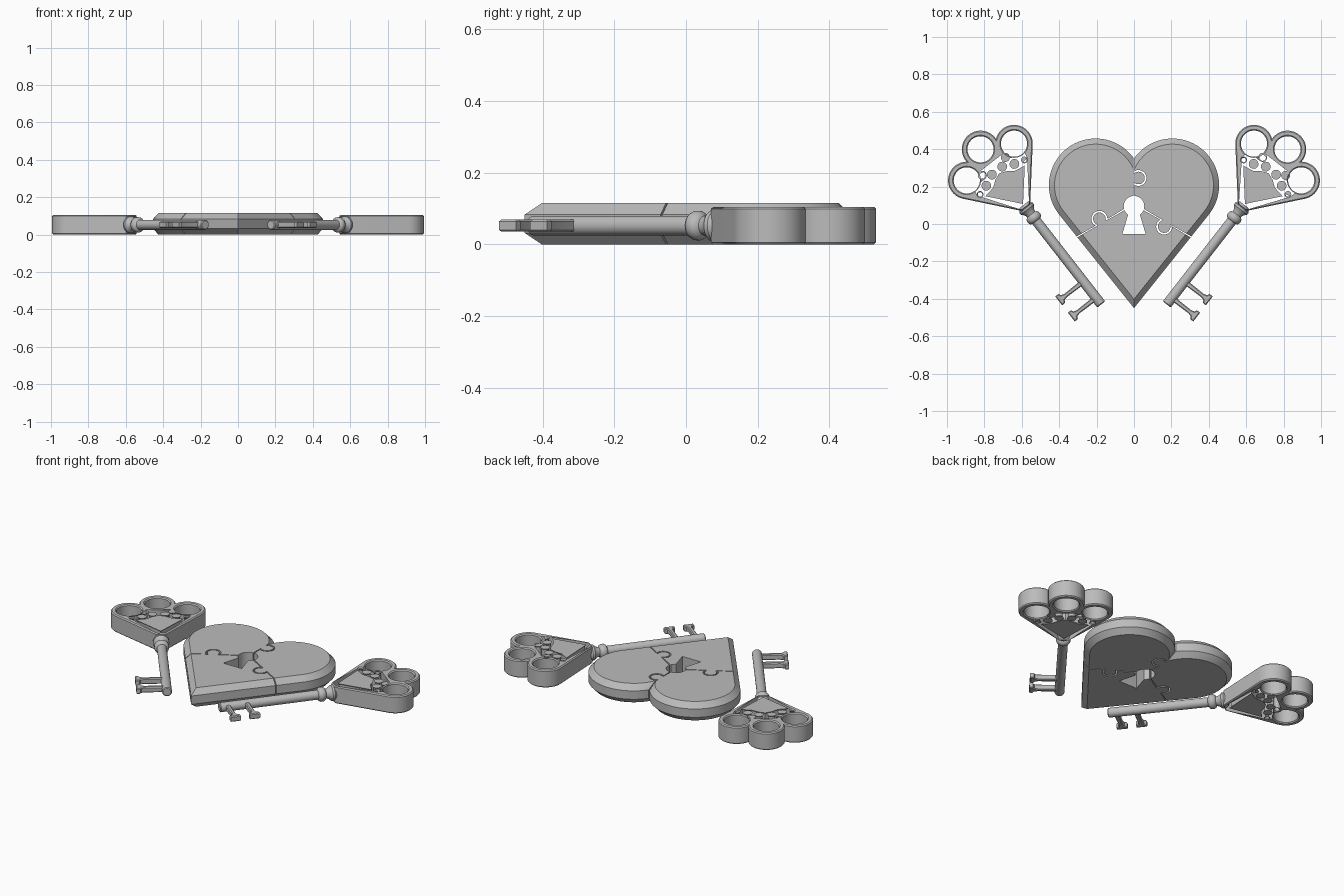
import bpy, bmesh, math
from math import sin, cos, radians, pi
from mathutils import Vector, Matrix

if "Cube" in bpy.data.objects:
    bpy.data.objects.remove(bpy.data.objects["Cube"])

GREY = (0.5, 0.5, 0.5, 1)
metal = bpy.data.materials.new("grey_metal")
metal.use_nodes = True
metal.diffuse_color = GREY
metal.node_tree.nodes["Principled BSDF"].inputs["Base Color"].default_value = GREY


def arc(cx, cy, r, a0, a1, n):
    """Points on an arc, angles in radians."""
    return [(cx + r * cos(a0 + (a1 - a0) * i / n), cy + r * sin(a0 + (a1 - a0) * i / n))
            for i in range(n + 1)]


def circle(cx, cy, r, n=32):
    return arc(cx, cy, r, 0, 2 * pi, n)[:-1]


def add_object(name, data):
    obj = bpy.data.objects.new(name, data)
    bpy.context.collection.objects.link(obj)
    if not data.materials:
        data.materials.append(metal)
    return obj


def select(obj):
    bpy.ops.object.select_all(action='DESELECT')
    obj.select_set(True)
    bpy.context.view_layer.objects.active = obj


def smooth(obj):
    select(obj)
    bpy.ops.object.shade_smooth_by_angle(angle=radians(35))


def loft(name, layers):
    """Solid through stacked outlines, each given as (z, points)."""
    bm = bmesh.new()
    rings = [[bm.verts.new((x, y, z)) for x, y in pts] for z, pts in layers]
    n = len(rings[0])
    for low, high in zip(rings, rings[1:]):
        for i in range(n):
            j = (i + 1) % n
            bm.faces.new((low[i], low[j], high[j], high[i]))
    bm.faces.new(rings[0][::-1])
    bm.faces.new(rings[-1])
    bmesh.ops.recalc_face_normals(bm, faces=bm.faces)
    mesh = bpy.data.meshes.new(name)
    bm.to_mesh(mesh)
    bm.free()
    return add_object(name, mesh)


def plate(name, loops, height, bevel):
    """Flat bevelled plate; loops after the first are holes."""
    curve = bpy.data.curves.new(name, 'CURVE')
    curve.dimensions = '2D'
    curve.fill_mode = 'BOTH'
    curve.extrude = height / 2 - bevel
    curve.bevel_depth = bevel
    curve.bevel_resolution = 0
    curve.offset = -bevel
    for pts in loops:
        spline = curve.splines.new('POLY')
        spline.points.add(len(pts) - 1)
        for p, (x, y) in zip(spline.points, pts):
            p.co = (x, y, 0, 1)
        spline.use_cyclic_u = True
    obj = add_object(name, curve)
    select(obj)
    bpy.ops.object.convert(target='MESH')
    smooth(obj)
    return obj


# Heart: two round lobes and a pointed tip, inset by a given amount
def heart(inset):
    cx, cy, r = 0.205, 0.207, 0.25 - inset
    tip = -0.45 + inset * 1.6
    lean = math.atan2(cx, cy - tip) + math.asin(r / math.hypot(cx, cy - tip))
    lobe = arc(cx, cy, r, -lean, pi - math.acos(cx / r), 48)
    return [(0, tip)] + lobe + [(-x, y) for x, y in lobe[-2::-1]]


body = loft("heart", [(0, heart(0.03)), (0.032, heart(0)),
                      (0.083, heart(0)), (0.115, heart(0.03))])


# Puzzle seam: a thin ribbon with one round knob beside its line
def seam(angle, knob, length):
    off, r = 0.024, 0.038
    half = math.acos(off / r)
    line = [(0, 0)] + [(knob - y, x) for x, y in
                       arc(off, 0, r, pi - half, -pi + half, 28)]
    path = [Vector(p) for p in line + [(length, 0)]]
    if path[1].x > path[-2].x:
        path[1:-1] = path[-2:0:-1]
    left, right = [], []
    for i, p in enumerate(path):
        d0 = (p - path[max(i - 1, 0)]).normalized()
        d1 = (path[min(i + 1, len(path) - 1)] - p).normalized()
        d = (d0 + d1).normalized()
        side = Vector((-d.y, d.x)) * 0.0045
        left.append(p + side)
        right.append(p - side)
    a = radians(angle)
    return [(p.x * cos(a) + p.y * sin(a), 0.107 + p.x * sin(a) - p.y * cos(a))
            for p in left + right[::-1]]


keyhole = arc(0, 0.095, 0.055, radians(-55), radians(235), 36) + [(-0.062, -0.053), (0.062, -0.053)]
for outline in (keyhole, seam(90, 0.139, 0.4), seam(210, 0.2, 0.5), seam(330, 0.2, 0.5)):
    cutter = loft("cutter", [(-0.1, outline), (0.2, outline)])
    cutter.hide_render = True
    mod = body.modifiers.new("cut", 'BOOLEAN')
    mod.operation, mod.solver, mod.object = 'DIFFERENCE', 'EXACT', cutter
    select(body)
    bpy.ops.object.modifier_apply(modifier=mod.name)
    bpy.data.objects.remove(cutter)

# Split the heart into its three loose puzzle pieces
select(body)
bpy.ops.mesh.separate(type='LOOSE')
for i, piece in enumerate(list(bpy.context.selected_objects)):
    piece.name = f"heart_piece_{i + 1}"
    smooth(piece)


# Key handle: three round lobes over a tapering base (key axis is local y)
def handle_loops():
    r, cx, cy, top = 0.1, 0.16, 0.965, 1.051
    bx, by = 0.028, 0.655
    mid = Vector(((cx / 2), (cy + top) / 2))
    to_top = Vector((-cx, top - cy))
    normal = Vector((-to_top.y, -to_top.x * -1)).normalized()
    normal = Vector((to_top.y, -to_top.x)).normalized()
    cross = mid + normal * math.sqrt(r * r - (to_top.length / 2) ** 2)
    a_side = math.atan2(cross.y - cy, cross.x - cx)
    a_top = math.atan2(cross.y - top, cross.x)
    rise = math.atan2(cy - by, cx - bx) - math.asin(r / math.hypot(cx - bx, cy - by))
    right = [(bx, by)] + arc(cx, cy, r, rise - pi / 2, a_side, 24)
    right += arc(0, top, r, a_top, pi / 2, 14)[1:]
    loops = [right + [(-x, y) for x, y in right[-2::-1]]]
    window = [(0, 0.69), (0.122, 0.833), (0.07, 0.842), (0.035, 0.868), (0, 0.882)]
    loops.append(window + [(-x, y) for x, y in window[-2:0:-1]])
    loops.append(circle(0, top, 0.07))
    for s in (1, -1):
        loops.append(circle(s * cx, cy, 0.07))
        for x, y, rad in ((0.15, 0.862, 0.012), (0.095, 0.878, 0.02),
                          (0.078, 0.935, 0.018), (0.035, 0.907, 0.02)):
            loops.append(circle(s * x, y, rad, 16))
    return loops


# Key shaft with collar ring and flared neck, turned around local y
def shaft(name):
    profile = [(0, 0), (0.022, 0), (0.027, 0.005), (0.027, 0.565), (0.036, 0.57), (0.041, 0.58),
               (0.041, 0.594), (0.036, 0.604), (0.027, 0.61), (0.03, 0.625),
               (0.045, 0.643), (0.045, 0.655), (0.03, 0.675), (0, 0.675)]
    bm = bmesh.new()
    verts = [bm.verts.new((r, s, 0)) for r, s in profile]
    edges = [bm.edges.new(p) for p in zip(verts, verts[1:])]
    bmesh.ops.spin(bm, geom=verts + edges, cent=(0, 0, 0), axis=(0, 1, 0),
                   angle=2 * pi, steps=32)
    bmesh.ops.remove_doubles(bm, verts=bm.verts, dist=0.0001)
    bmesh.ops.recalc_face_normals(bm, faces=bm.faces)
    mesh = bpy.data.meshes.new(name)
    bm.to_mesh(mesh)
    bm.free()
    obj = add_object(name, mesh)
    smooth(obj)
    return obj


# Key tooth: a stem ending in a crossbar
def tooth(name, side, y):
    half = [(0.015, 0.013), (0.12, 0.011), (0.14, 0.016), (0.147, 0.03), (0.168, 0.03)]
    pts = [(x, y - w) for x, w in half] + [(x, y + w) for x, w in half[::-1]]
    return plate(name, [[(side * x, v) for x, v in pts]], 0.034, 0.005)


for side, label in ((1, "left"), (-1, "right")):
    parts = [plate(label + "_key_handle", handle_loops(), 0.105, 0.006), shaft(label + "_key_shaft")]
    parts += [tooth(f"{label}_key_tooth_{i + 1}", side, y) for i, y in enumerate((0.045, 0.155))]
    for part in parts:
        part.matrix_world = (Matrix.Translation((side * 0.175, -0.43, 0.0525))
                             @ Matrix.Rotation(radians(-37.9 * side), 4, 'Z'))
